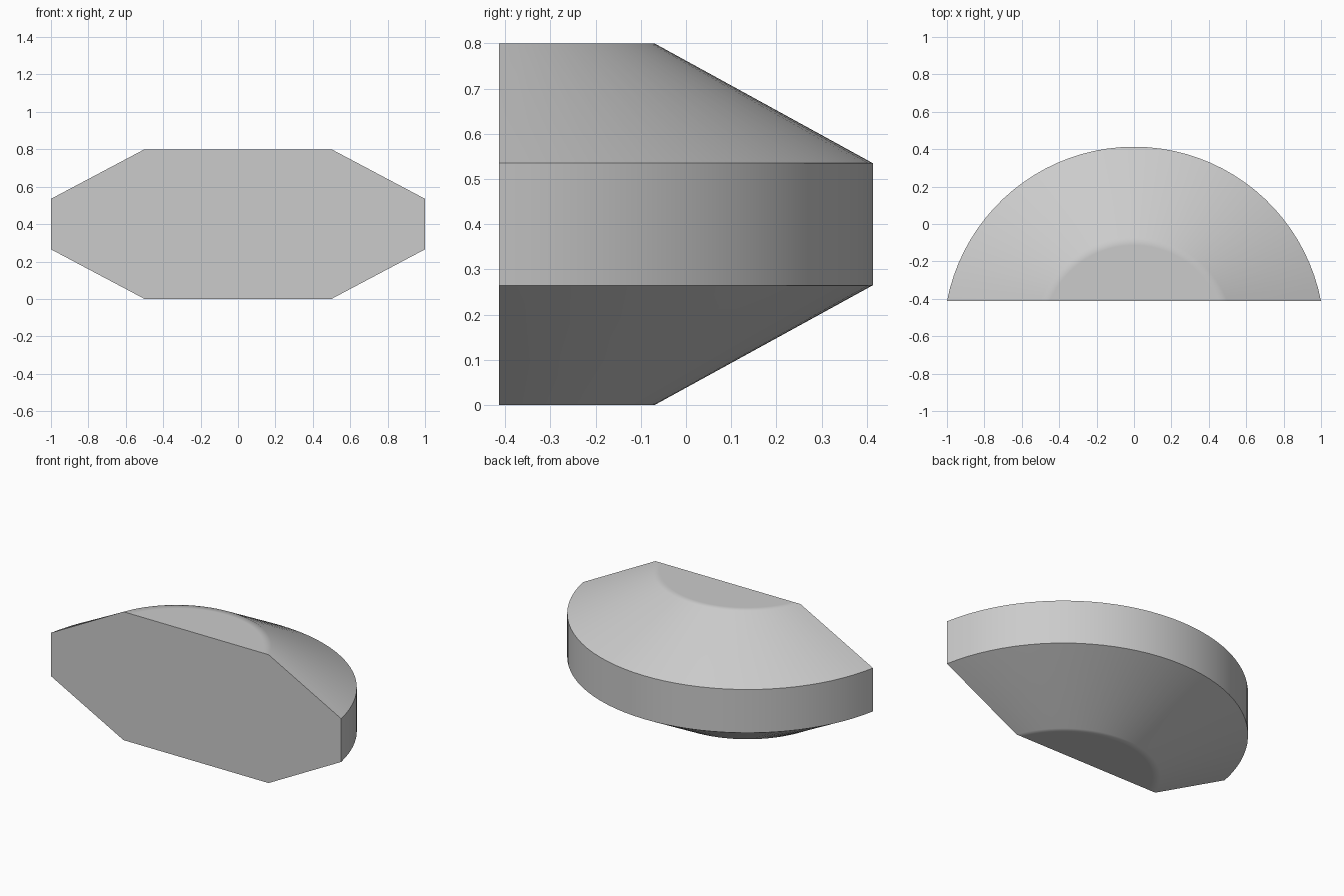
import bpy
import math

cube = bpy.data.objects.get("Cube")
if cube:
    bpy.data.objects.remove(cube, do_unlink=True)

SEGMENTS = 40
FRONT_Y = -0.413

# Plain grey finish
grey = bpy.data.materials.new("light grey")
grey.use_nodes = True
colour = (0.6, 0.6, 0.6, 1)
grey.diffuse_color = colour
grey.node_tree.nodes["Principled BSDF"].inputs["Base Color"].default_value = colour


def arc(half_width, depth, z):
    """Arc bulging to the back, with both ends on the flat front."""
    radius = (half_width ** 2 + depth ** 2) / (2 * depth)
    centre_y = FRONT_Y + depth - radius
    start = math.asin((FRONT_Y - centre_y) / radius)
    points = []
    for i in range(SEGMENTS + 1):
        a = start + (math.pi - 2 * start) * i / SEGMENTS
        points.append((radius * math.cos(a), centre_y + radius * math.sin(a), z))
    return points


# Stacked arcs: bottom cap, bottom rim, wall, top rim, top cap
levels = [(0.45, 0.30, 0), (0.5, 0.343, 0), (1, 0.826, 0.265),
          (1, 0.826, 0.535), (0.5, 0.343, 0.8), (0.45, 0.30, 0.8)]
verts = [p for level in levels for p in arc(*level)]
row = SEGMENTS + 1
last = len(levels) - 1
faces = []
for k in range(last):
    for i in range(SEGMENTS):
        a = k * row + i
        faces.append((a, a + 1, a + row + 1, a + row))

# Flat caps and flat front
faces.append(tuple(reversed(range(row))))
faces.append(tuple(range(last * row, (last + 1) * row)))
right = [k * row for k in range(last + 1)]
left = [k * row + SEGMENTS for k in range(last + 1)]
faces.append(tuple(right + left[::-1]))

mesh = bpy.data.meshes.new("half_round_block")
mesh.from_pydata(verts, [], faces)
mesh.materials.append(grey)
block = bpy.data.objects.new("half_round_block", mesh)
bpy.context.collection.objects.link(block)

# Consistent outward faces
import bmesh
bm = bmesh.new()
bm.from_mesh(mesh)
bmesh.ops.recalc_face_normals(bm, faces=bm.faces)
bm.to_mesh(mesh)
bm.free()

# Smooth curves with sharp wall and front edges
bpy.ops.object.select_all(action="DESELECT")
block.select_set(True)
bpy.context.view_layer.objects.active = block
bpy.ops.object.shade_smooth_by_angle(angle=math.radians(35))
weighted = block.modifiers.new("weighted normals", "WEIGHTED_NORMAL")
weighted.keep_sharp = True
